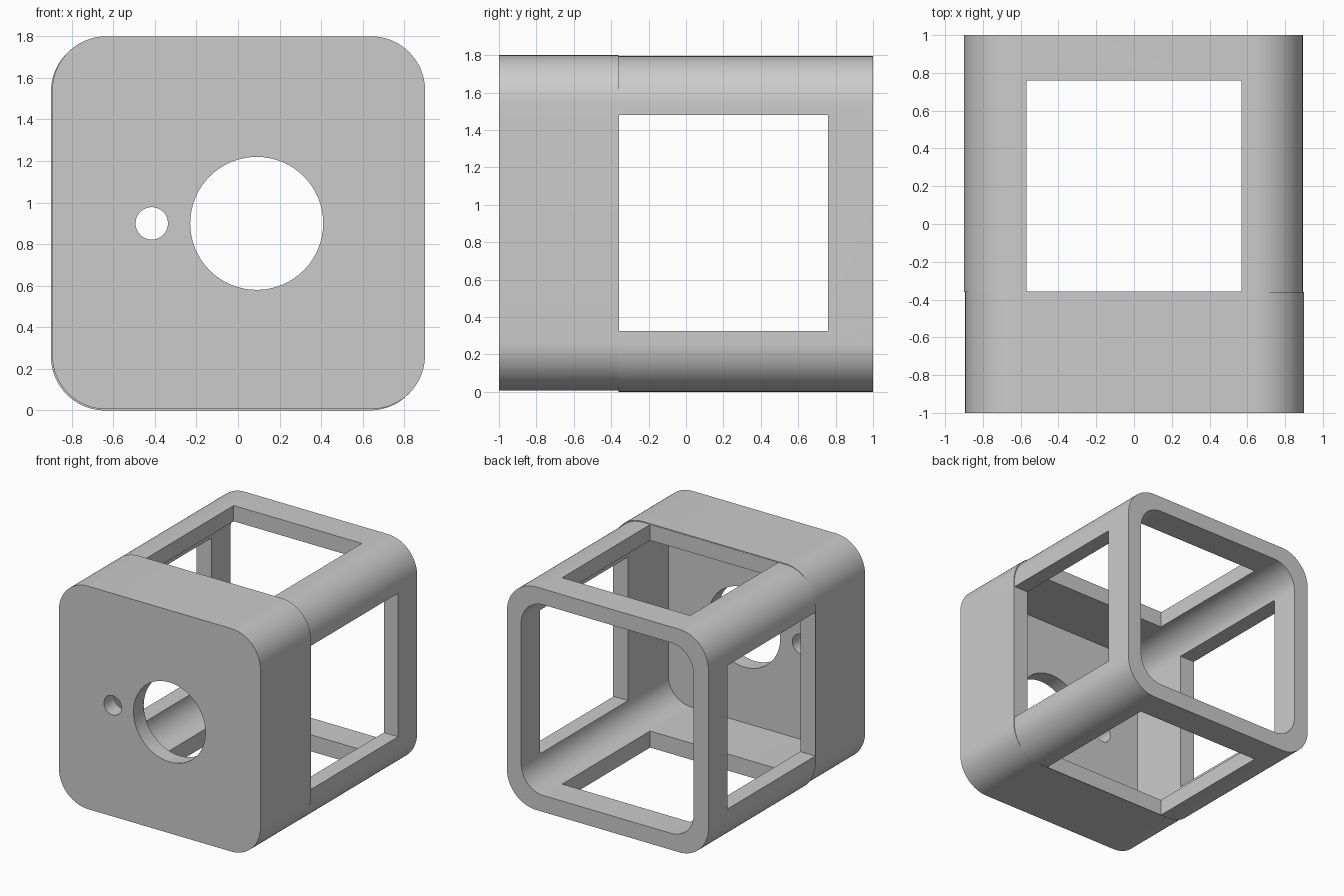
import bpy, bmesh, math
from mathutils import Matrix, Vector

cube = bpy.data.objects.get("Cube")
if cube:
    bpy.data.objects.remove(cube, do_unlink=True)

grey = bpy.data.materials.new("plain grey")
grey.use_nodes = True
COLOUR = (0.6, 0.6, 0.6, 1)
grey.diffuse_color = COLOUR
grey.node_tree.nodes["Principled BSDF"].inputs["Base Color"].default_value = COLOUR

MID = 0.9      # height of the housing axis
SEAM = -0.36   # where the closed front section meets the open frame


def finish(name, bm):
    bmesh.ops.recalc_face_normals(bm, faces=bm.faces[:])
    mesh = bpy.data.meshes.new(name)
    bm.to_mesh(mesh)
    bm.free()
    mesh.materials.append(grey)
    obj = bpy.data.objects.new(name, mesh)
    bpy.context.collection.objects.link(obj)
    return obj


def rounded_prism(name, cx, cz, half, radius, y0, y1, steps=20):
    """Rounded square in XZ, extruded along Y."""
    bm = bmesh.new()
    ring = []
    k = half - radius
    for q, (sx, sz) in enumerate(((1, 1), (-1, 1), (-1, -1), (1, -1))):
        for i in range(steps + 1):
            a = (q + i / steps) * math.pi / 2
            ring.append(bm.verts.new((cx + sx * k + radius * math.cos(a), y0,
                                      cz + sz * k + radius * math.sin(a))))
    face = bm.faces.new(ring)
    out = bmesh.ops.extrude_face_region(bm, geom=[face])["geom"]
    moved = [g for g in out if isinstance(g, bmesh.types.BMVert)]
    bmesh.ops.translate(bm, verts=moved, vec=(0, y1 - y0, 0))
    return finish(name, bm)


def box(name, lo, hi):
    bm = bmesh.new()
    lo, hi = Vector(lo), Vector(hi)
    bmesh.ops.create_cube(bm, size=1, matrix=Matrix.Translation((lo + hi) / 2)
                          @ Matrix.Diagonal((*(hi - lo), 1)))
    return finish(name, bm)


def hole(name, x, radius):
    bm = bmesh.new()
    place = Matrix.Translation((x, -1, MID)) @ Matrix.Rotation(math.pi / 2, 4, "X")
    bmesh.ops.create_cone(bm, cap_ends=True, segments=64, radius1=radius,
                          radius2=radius, depth=0.6, matrix=place)
    return finish(name, bm)


def boolean(target, tool, operation):
    mod = target.modifiers.new(tool.name, "BOOLEAN")
    mod.operation, mod.solver, mod.object = operation, "EXACT", tool
    bpy.context.view_layer.objects.active = target
    bpy.ops.object.modifier_apply(modifier=mod.name)
    bpy.data.objects.remove(tool, do_unlink=True)


# Outer blocks: the front section sits a hair off the frame
housing = rounded_prism("camera_housing", 0.003, MID + 0.003, 0.897, 0.26, -1, SEAM)
housing.name = housing.data.name = "housing"
frame = rounded_prism("open_frame", -0.003, MID - 0.003, 0.897, 0.26, SEAM, 1)
boolean(housing, frame, "UNION")

# Hollow inside, open at the back
boolean(housing, rounded_prism("cavity", 0, MID, 0.767, 0.2, -0.87, 1.2), "DIFFERENCE")

# Windows through top and bottom, then through both sides
W, Y0, Y1 = 0.57, -0.358, 0.76
boolean(housing, box("vertical_windows", (-W, Y0, -1), (W, Y1, 3)), "DIFFERENCE")
boolean(housing, box("side_windows", (-2, Y0, MID - 0.575), (2, Y1, MID + 0.58)),
        "DIFFERENCE")

# Round openings in the front plate
boolean(housing, hole("large_opening", 0.09, 0.32), "DIFFERENCE")
boolean(housing, hole("small_opening", -0.415, 0.078), "DIFFERENCE")

bpy.ops.object.select_all(action="DESELECT")
housing.select_set(True)
bpy.context.view_layer.objects.active = housing
bpy.ops.object.shade_smooth_by_angle(angle=math.radians(30))
